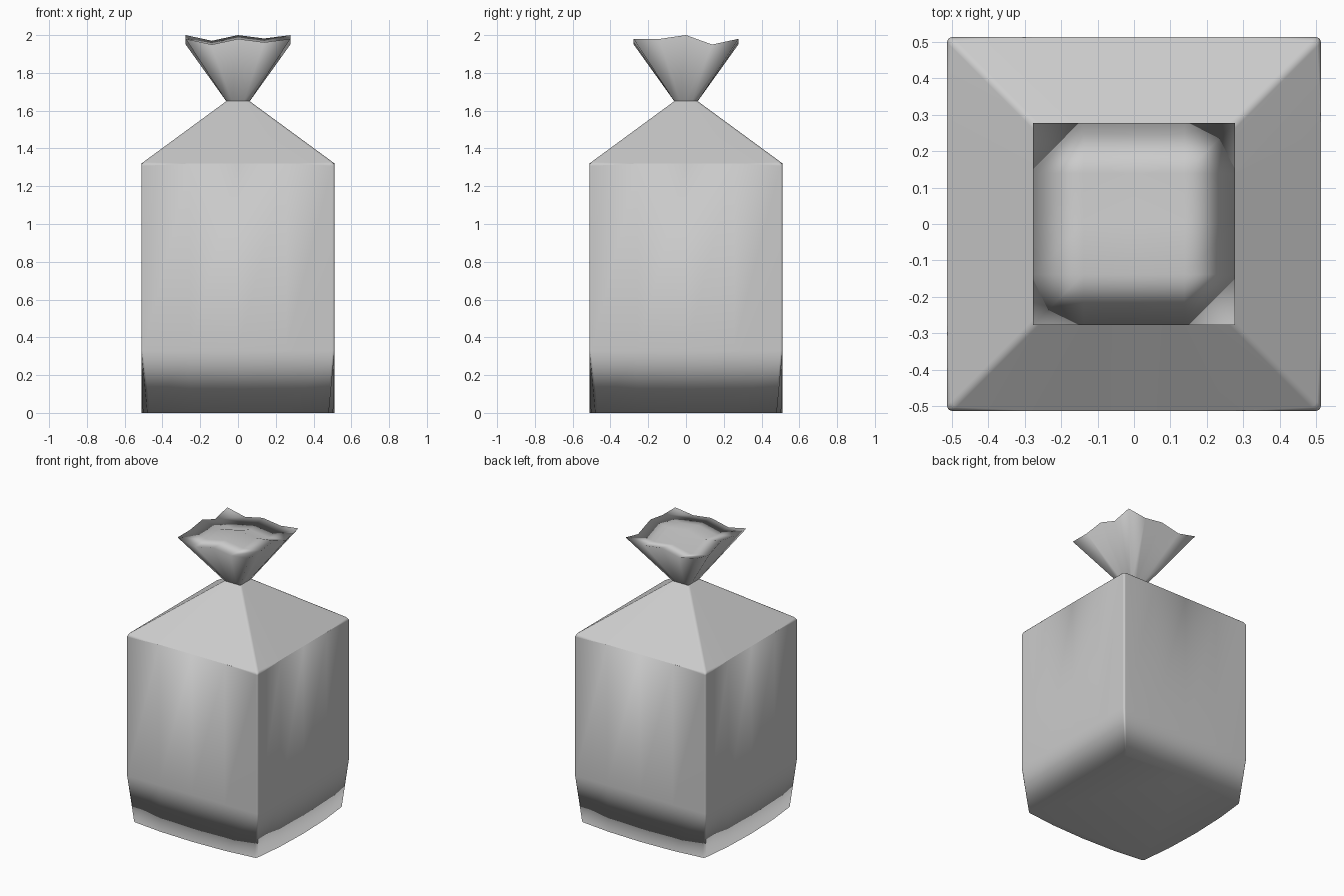
import bpy, bmesh

if "Cube" in bpy.data.objects:
    bpy.data.objects.remove(bpy.data.objects["Cube"])

N = 4  # segments along each side of a square ring


def square_ring(half, z, pinch=0.0, zfun=None):
    """Square loop of 4*N points; pinch pulls the corners in so the sides bulge."""
    pts = []
    for sx, sy, dx, dy in ((-1, -1, 1, 0), (1, -1, 0, 1), (1, 1, -1, 0), (-1, 1, 0, -1)):
        for i in range(N):
            t = 2 * i / N
            u, v = sx + dx * t, sy + dy * t
            s = t - 1
            r = half - pinch * s * s
            zz = zfun(u, v) if zfun else z
            pts.append((u * r, v * r, zz))
    return pts


def loft(bm, rings):
    loops = [[bm.verts.new(p) for p in r] for r in rings]
    n = 4 * N
    for a, b in zip(loops, loops[1:]):
        for i in range(n):
            j = (i + 1) % n
            bm.faces.new((a[i], a[j], b[j], b[i]))
    return loops


def finish(bm, name):
    bmesh.ops.recalc_face_normals(bm, faces=bm.faces)
    me = bpy.data.meshes.new(name)
    bm.to_mesh(me)
    bm.free()
    for p in me.polygons:
        p.use_smooth = True
    ob = bpy.data.objects.new(name, me)
    bpy.context.collection.objects.link(ob)
    ob.modifiers.new("weighted", 'WEIGHTED_NORMAL')
    return ob


# Bag body: pillowed base, straight walls, pyramid shoulder up to the neck
bm = bmesh.new()
loops = loft(bm, [square_ring(0.512, 0, 0.033), square_ring(0.512, 0.33),
                  square_ring(0.512, 1.32), square_ring(0.062, 1.65)])
bm.faces.new(loops[0][::-1])
# soften wall corners, shoulder edge and hips
corners = {v for l in loops for v in l[::N]}
shoulder = set(loops[2])
soft = [e for e in bm.edges
        if all(v in corners for v in e.verts) or all(v in shoulder for v in e.verts)]
bmesh.ops.bevel(bm, geom=soft, offset=0.012, segments=2, profile=0.5,
                affect='EDGES', clamp_overlap=True)
finish(bm, "bag_body")

# Gathered top: flared funnel with a wavy rim and a wavy cap
FX = [0, -0.03, 0, -0.018, 0]
GY = [0, 0, 0.02, -0.03, 0]


def wave(u, v):
    return 1.98 + FX[round((u + 1) * 2)] + GY[round((v + 1) * 2)]


bm = bmesh.new()
R = 0.277
loft(bm, [square_ring(0.062, 1.65), square_ring(R, 0, 0, wave)])
grid = [[bm.verts.new((u * R, v * R, wave(u, v))) for u in (-1, -.5, 0, .5, 1)]
        for v in (-1, -.5, 0, .5, 1)]
for j in range(N):
    for i in range(N):
        bm.faces.new((grid[j][i], grid[j][i + 1], grid[j + 1][i + 1], grid[j + 1][i]))
bmesh.ops.remove_doubles(bm, verts=bm.verts, dist=0.0005)
tuft = finish(bm, "bag_gathered_top")
bpy.context.view_layer.objects.active = tuft
tuft.select_set(True)
bpy.ops.object.shade_smooth_by_angle(angle=0.9)
